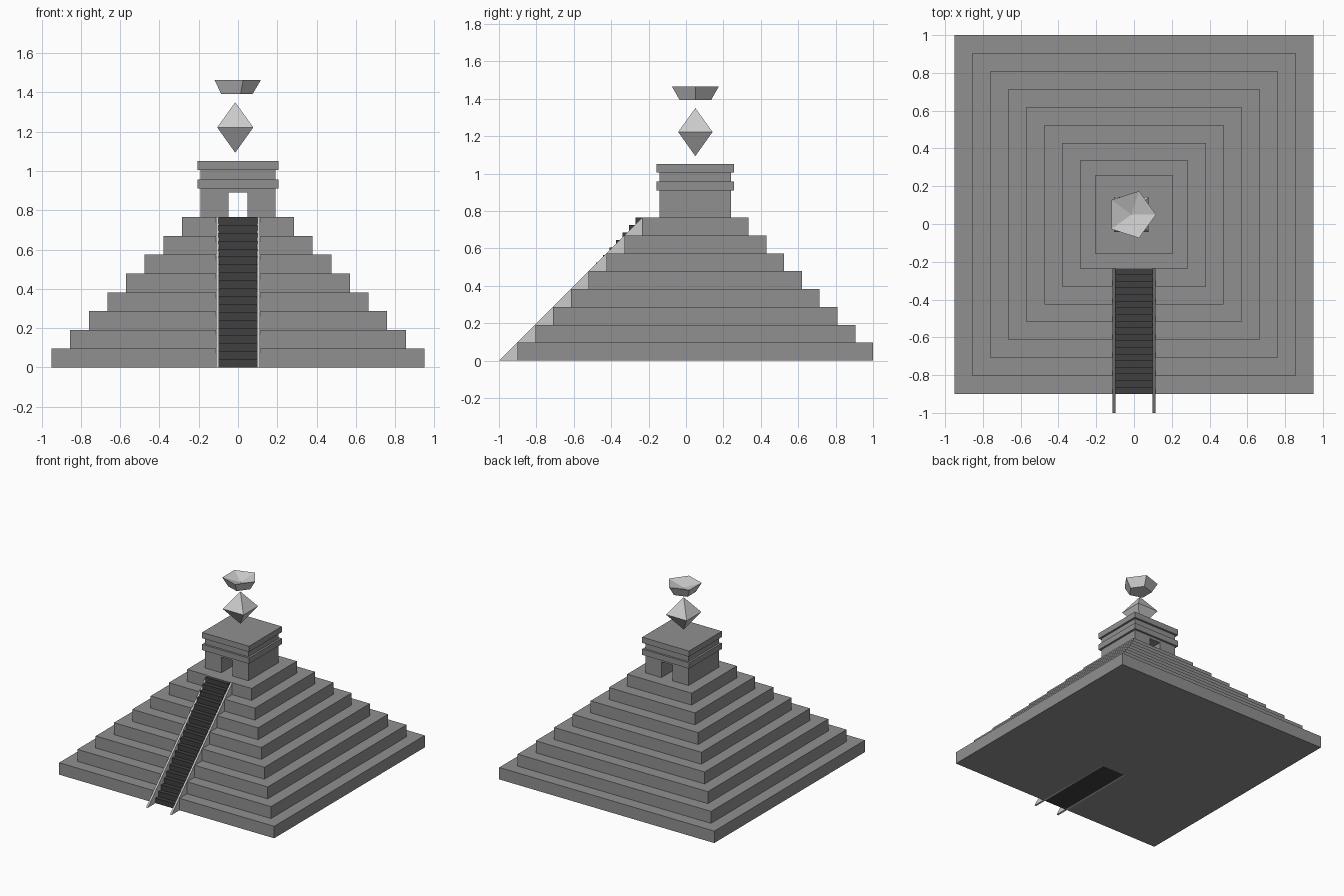
import bpy, bmesh
from math import cos, sin, tau

if "Cube" in bpy.data.objects:
    bpy.data.objects.remove(bpy.data.objects["Cube"])

CY = 0.05          # centre of the pyramid in y
TIERS, TIER_H = 8, 0.0956
TOP = TIERS * TIER_H
TOP_FRONT = -0.235


def material(name, v):
    m = bpy.data.materials.new(name)
    m.diffuse_color = (v, v, v, 1)
    m.use_nodes = True
    m.node_tree.nodes["Principled BSDF"].inputs["Base Color"].default_value = m.diffuse_color
    return m


STONE = material("stone", 0.28)
DARK = material("dark_stone", 0.05)
LIGHT = material("light_stone", 0.8)


def finish(name, bm, mat):
    bmesh.ops.recalc_face_normals(bm, faces=bm.faces)
    me = bpy.data.meshes.new(name)
    bm.to_mesh(me)
    bm.free()
    me.materials.append(mat)
    ob = bpy.data.objects.new(name, me)
    bpy.context.collection.objects.link(ob)
    return ob


def prism(name, pts, axis, lo, hi, mat):
    """Extrude a 2D profile along axis (x: pts are y,z; y: x,z; z: x,y)."""
    def place(p, t):
        c = list(p)
        c.insert("xyz".index(axis), t)
        return c
    bm = bmesh.new()
    face = bm.faces.new([bm.verts.new(place(p, lo)) for p in pts])
    new = bmesh.ops.extrude_face_region(bm, geom=[face])["geom"]
    step = place((0, 0), hi - lo)
    bmesh.ops.translate(bm, vec=step, verts=[v for v in new if isinstance(v, bmesh.types.BMVert)])
    return finish(name, bm, mat)


def square(h):
    return [(-h, CY - h), (h, CY - h), (h, CY + h), (-h, CY + h)]


# stepped tiers, with a channel left open for the stairs
W = 0.105
for i in range(TIERS):
    h = 0.95 - i * 0.095
    pts = square(h)
    if i < TIERS - 1:
        f = CY - h
        pts[1:1] = [(-W, f), (-W, TOP_FRONT), (W, TOP_FRONT), (W, f)]
    prism(f"tier_{i + 1}", pts, "z", i * TIER_H, (i + 1) * TIER_H, STONE)

# staircase
N = 19
run, rise = (TOP_FRONT + 0.9) / N, TOP / N
steps = [(TOP_FRONT, 0), (-0.9, 0)]
for k in range(N):
    y = -0.9 + k * run
    if k:
        steps.append((y, k * rise))
    steps.append((y, (k + 1) * rise))
steps.append((TOP_FRONT, TOP))
prism("stairs", steps, "x", -0.099, 0.099, DARK)

# sloping side walls of the stairs
for side, a, b in (("left", -0.113, -0.098), ("right", 0.098, 0.113)):
    prism(f"stair_wall_{side}", [(-1, 0), (TOP_FRONT, 0), (TOP_FRONT, TOP)], "x", a, b, LIGHT)

# temple with a doorway right through it
B, D, DH = 0.191, 0.048, 0.89
prism("temple", [(-B, TOP), (-D, TOP), (-D, DH), (D, DH), (D, TOP), (B, TOP), (B, 1.01), (-B, 1.01)],
      "y", CY - B, CY + B, STONE)
for name, z in (("temple_band", 0.91), ("temple_roof", 1.005)):
    prism(name, square(0.207), "z", z, z + 0.046, STONE)


def ring(bm, n, r, z, turn=0.0):
    return [bm.verts.new((-0.014 + r * cos(tau * (k + turn) / n), CY + r * sin(tau * (k + turn) / n), z))
            for k in range(n)]


def fan(bm, loop, tip):
    for k, v in enumerate(loop):
        bm.faces.new((v, loop[(k + 1) % len(loop)], tip))


# floating eight-sided crystal
bm = bmesh.new()
belt = ring(bm, 4, 0.092 * 2 ** 0.5, 1.222, 0.5)
for z in (1.35, 1.093):
    fan(bm, belt, bm.verts.new((-0.014, CY, z)))
finish("crystal", bm, LIGHT)

# floating five-sided bowl with a sunken top
bm = bmesh.new()
rim, base = ring(bm, 5, 0.131, 1.464), ring(bm, 5, 0.088, 1.392)
for k in range(5):
    j = (k + 1) % 5
    bm.faces.new((base[k], base[j], rim[j], rim[k]))
bm.faces.new(base)
fan(bm, rim, bm.verts.new((-0.014, CY, 1.425)))
finish("floating_bowl", bm, LIGHT)
